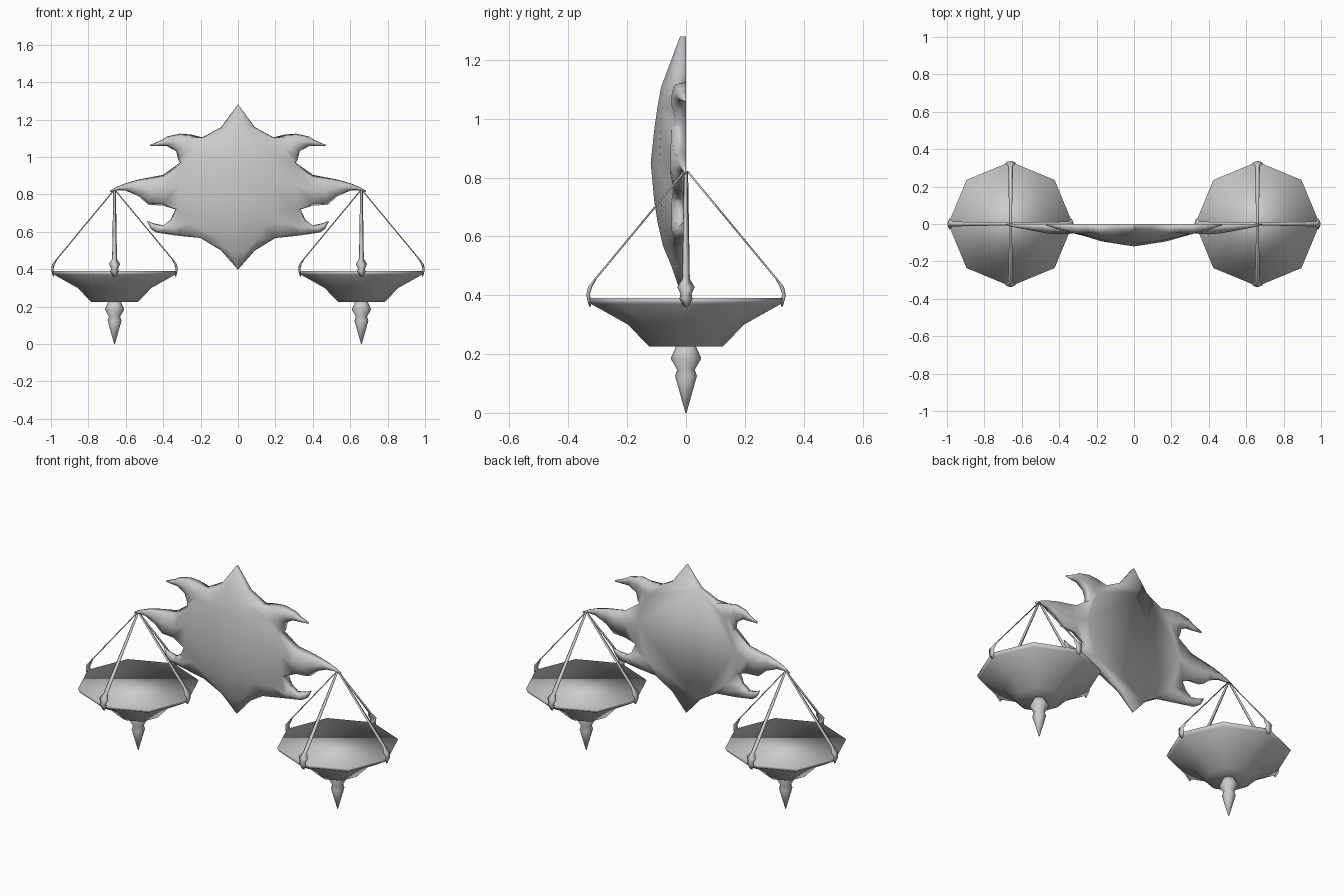
import bpy, bmesh, math
from mathutils import Vector

cube = bpy.data.objects.get("Cube")
if cube:
    bpy.data.objects.remove(cube)

grey = bpy.data.materials.new("plain_grey")
grey.use_nodes = True
grey.diffuse_color = (0.6, 0.6, 0.6, 1)
grey.node_tree.nodes["Principled BSDF"].inputs["Base Color"].default_value = (0.6, 0.6, 0.6, 1)


def finish(name, bm):
    """Orient and smooth a bmesh, then link it as an object."""
    bmesh.ops.recalc_face_normals(bm, faces=bm.faces)
    for f in bm.faces:
        f.smooth = True
    me = bpy.data.meshes.new(name)
    bm.to_mesh(me)
    bm.free()
    me.materials.append(grey)
    ob = bpy.data.objects.new(name, me)
    bpy.context.collection.objects.link(ob)


def bridge(bm, a, b):
    """Join two closed loops of vertices with quads."""
    for i in range(len(a)):
        j = (i + 1) % len(a)
        bm.faces.new((a[i], a[j], b[j], b[i]))


def loft(bm, rings):
    """Skin a list of equal-length point rings and cap both ends."""
    rows = [[bm.verts.new(p) for p in r] for r in rings]
    for a, b in zip(rows, rows[1:]):
        bridge(bm, a, b)
    bm.faces.new(rows[0])
    bm.faces.new(rows[-1])


def lathe(name, centre, profile, sides=8):
    steps = [2 * math.pi * i / sides for i in range(sides)]
    bm = bmesh.new()
    loft(bm, [[centre + Vector((r * math.cos(a), r * math.sin(a), z)) for a in steps]
              for r, z in profile])
    finish(name, bm)


# Domed shield: rows of (height, half width, centre depth, edge depth)
rows = [(1.28, 0.002, 0.02, 0.018), (1.16, 0.09, 0.065, 0.03), (1.105, 0.19, 0.085, 0.045),
        (1.04, 0.25, 0.097, 0.05), (0.97, 0.31, 0.107, 0.05), (0.85, 0.322, 0.12, 0.05),
        (0.72, 0.335, 0.108, 0.05), (0.645, 0.27, 0.096, 0.05), (0.567, 0.2, 0.078, 0.045),
        (0.5, 0.09, 0.05, 0.03), (0.4, 0.002, 0.015, 0.013)]

# Horns and arms by first root row: (upper x, upper z, lower x, lower z, depth)
horns = {
    2: [(0.25, 1.12, 0.32, 0.985, 0.05), (0.31, 1.125, 0.33, 1.03, 0.05),
        (0.38, 1.11, 0.38, 1.058, 0.035), (0.41, 1.09, 0.42, 1.058, 0.025),
        (0.47, 1.065, 0.47, 1.058, 0.008)],
    4: [(0.4, 0.905, 0.4, 0.74, 0.055), (0.45, 0.895, 0.48, 0.745, 0.05),
        (0.53, 0.88, 0.53, 0.79, 0.038), (0.6, 0.86, 0.6, 0.82, 0.025),
        (0.65, 0.84, 0.645, 0.822, 0.016), (0.685, 0.82, 0.68, 0.812, 0.006)],
    6: [(0.36, 0.665, 0.33, 0.58, 0.05), (0.4, 0.635, 0.44, 0.597, 0.035),
        (0.45, 0.645, 0.465, 0.615, 0.02), (0.485, 0.66, 0.485, 0.653, 0.006)],
}

bm = bmesh.new()
grid = []
for z, w, dc, de in rows:
    front = [(t * w * 0.97, -(de + (dc - de) * (1 - abs(t) ** 1.6)), z) for t in (-1, -0.55, 0, 0.55, 1)]
    grid.append([bm.verts.new(p) for p in [(-w, 0, z)] + front + [(w, 0, z)]])

# Front dome, with the rim wall left open where horns grow out
roots = [i + k for i in horns for k in (0, 1)]
for n, (a, b) in enumerate(zip(grid, grid[1:])):
    for i in range(6):
        if n not in roots or i not in (0, 5):
            bm.faces.new((a[i], a[i + 1], b[i + 1], b[i]))
bm.faces.new(grid[0])
bm.faces.new(grid[-1])

# Flat back
bm.faces.new([r[0] for r in grid] + [r[-1] for r in reversed(grid)])

# Horns and arms growing from the rim on both sides
for start, sections in horns.items():
    for sx, edge, lip in ((1, 6, 5), (-1, 0, 1)):
        up, mid, low = grid[start:start + 3]
        loop = [up[edge], up[lip], mid[lip], low[lip], low[edge], mid[edge]]
        for ux, uz, lx, lz, d in sections:
            shape = ((0, 0), (0.1, 0.75), (0.5, 1), (0.9, 0.75), (1, 0), (0.5, 0))
            ring = [bm.verts.new((sx * (ux + (lx - ux) * t), -d * y, uz + (lz - uz) * t))
                    for t, y in shape]
            bridge(bm, loop, ring)
            loop = ring
        bm.faces.new(loop)
finish("horned_shield", bm)

for side, sx in (("left", 1), ("right", -1)):
    # Octagonal pan with a flat top, and the turned finial under it
    centre = Vector((sx * 0.66, 0, 0))
    lathe(f"{side}_pan", centre, [(0.333, 0.39), (0.322, 0.37), (0.197, 0.3), (0.125, 0.225)])
    lathe(f"{side}_finial", centre,
          [(0.033, 0.228), (0.052, 0.185), (0.03, 0.147), (0.037, 0.125), (0.002, 0)])

    # Four hangers ending in claws: (radius, height, half width, half thickness)
    path = [(0.004, 0.822, 0.007, 0.004), (0.308, 0.455, 0.013, 0.004), (0.326, 0.428, 0.03, 0.007),
            (0.332, 0.405, 0.019, 0.006), (0.331, 0.388, 0.022, 0.006), (0.326, 0.362, 0.007, 0.003)]
    for k in range(4):
        a = k * math.pi / 2
        out, tan = Vector((math.cos(a), math.sin(a), 0)), Vector((-math.sin(a), math.cos(a), 0))
        rings = []
        for r, z, w, t in path:
            p = centre + out * r + Vector((0, 0, z))
            rings.append([p + tan * w, p + out * t, p - tan * w, p - out * t])
        bm = bmesh.new()
        loft(bm, rings)
        finish(f"{side}_hanger_{k + 1}", bm)
